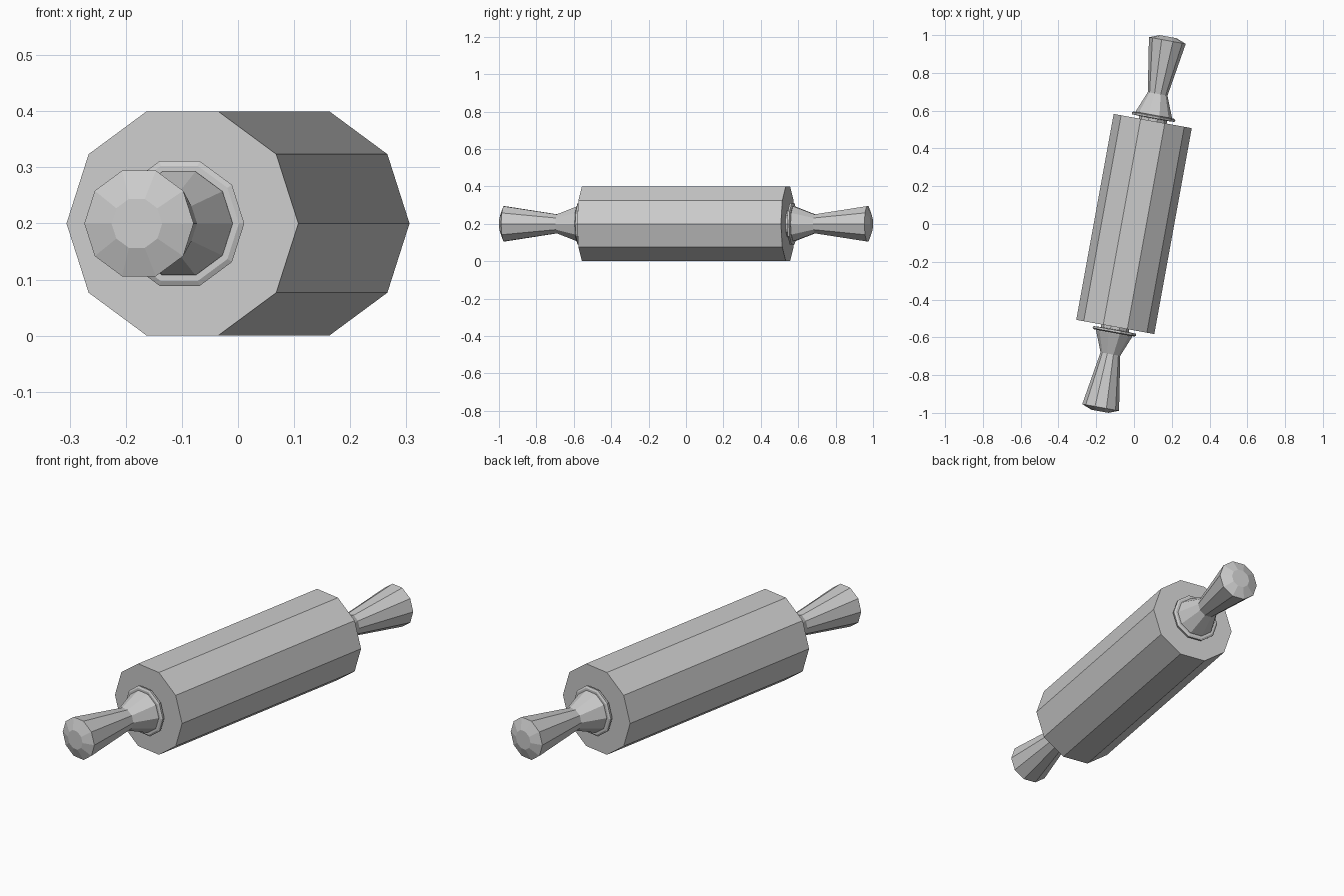
import bpy, bmesh, math
from mathutils import Matrix

if "Cube" in bpy.data.objects:
    bpy.data.objects.remove(bpy.data.objects["Cube"])

SIDES = 10
TURN = Matrix.Rotation(math.radians(-10.3), 4, 'Z')


def lathe(name, profile, side=1):
    """Ten-sided closed solid turned about the y axis; profile = (distance, radius)."""
    bm = bmesh.new()
    rings = []
    for d, r in profile:
        rings.append([bm.verts.new((r * math.cos(2 * math.pi * i / SIDES),
                                    d * side,
                                    r * math.sin(2 * math.pi * i / SIDES)))
                      for i in range(SIDES)])
    for a, b in zip(rings, rings[1:]):
        for i in range(SIDES):
            j = (i + 1) % SIDES
            bm.faces.new((a[i], a[j], b[j], b[i]))
    bm.faces.new(rings[0])
    bm.faces.new(rings[-1])
    bmesh.ops.recalc_face_normals(bm, faces=bm.faces)
    bm.transform(Matrix.Translation((0, 0, 0.2)) @ TURN)
    mesh = bpy.data.meshes.new(name)
    bm.to_mesh(mesh)
    bm.free()
    obj = bpy.data.objects.new(name, mesh)
    bpy.context.collection.objects.link(obj)
    return obj


# Main roller
lathe("roller", [(-0.554, 0.21), (0.554, 0.21)])

for label, side in (("front", -1), ("back", 1)):
    # Spindle and collar disc
    lathe(label + "_collar", [(0.54, 0.075), (0.568, 0.075), (0.570, 0.115),
                              (0.581, 0.117), (0.586, 0.108)], side)
    # Flared grip with chamfered end
    lathe(label + "_handle", [(0.58, 0.097), (0.590, 0.097), (0.70, 0.053),
                              (0.987, 0.099), (1.008, 0.046)], side)
